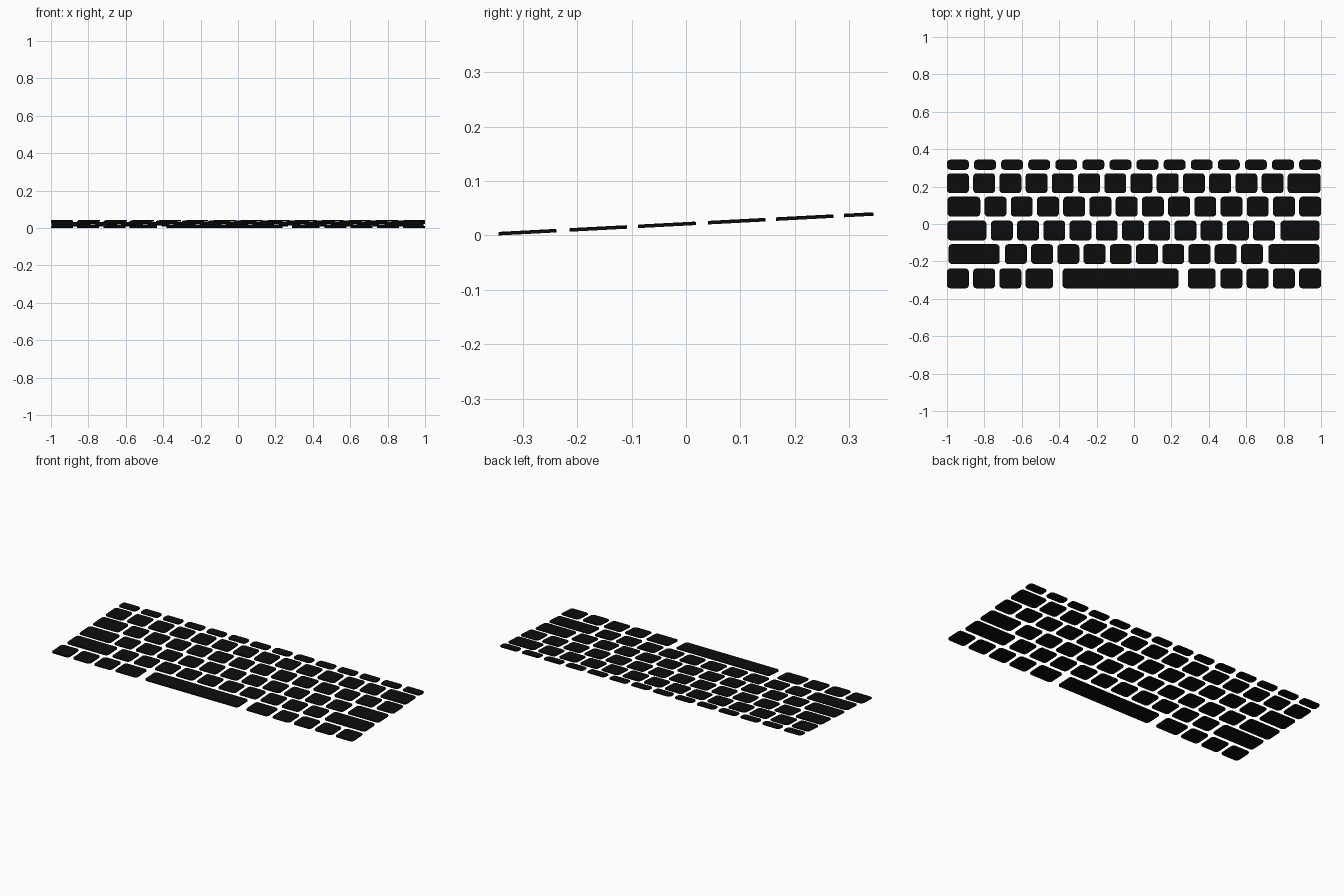
import bpy, bmesh, math

if "Cube" in bpy.data.objects:
    bpy.data.objects.remove(bpy.data.objects["Cube"])

SLOPE = 0.0525      # keys lie on a plane rising to the back
THICK = 0.0065
RADIUS = 0.018
KEY = 0.117         # standard key width
PITCH = 0.1402

black = bpy.data.materials.new("black_plastic")
black.diffuse_color = (0.004, 0.004, 0.004, 1)
black.use_nodes = True
black.node_tree.nodes["Principled BSDF"].inputs["Base Color"].default_value = black.diffuse_color


def add_key(bm, x0, x1, y0, y1):
    """Thin rounded slab with a softened top edge."""
    cx, cy, hx, hy = (x0 + x1) / 2, (y0 + y1) / 2, (x1 - x0) / 2, (y1 - y0) / 2
    rings = []
    for inset, h in ((0, 0), (0, THICK * 0.8), (0.0015, THICK)):
        ring = []
        r = RADIUS - inset
        for corner, (sx, sy) in enumerate(((1, 1), (-1, 1), (-1, -1), (1, -1))):
            for k in range(6):
                a = math.pi / 2 * (corner + k / 5)
                x = cx + sx * (hx - RADIUS) + r * math.cos(a)
                y = cy + sy * (hy - RADIUS) + r * math.sin(a)
                ring.append(bm.verts.new((x, y, (y + 0.344) * SLOPE + h)))
        rings.append(ring)
    n = len(rings[0])
    for a, b in zip(rings, rings[1:]):
        for i in range(n):
            j = (i + 1) % n
            bm.faces.new((a[i], a[j], b[j], b[i]))
    bm.faces.new(rings[-1])
    bm.faces.new(rings[0][::-1])


def key_row(name, y0, y1, spans):
    bm = bmesh.new()
    for x0, x1 in spans:
        add_key(bm, x0, x1, y0, y1)
    me = bpy.data.meshes.new(name)
    bm.to_mesh(me)
    bm.free()
    me.materials.append(black)
    ob = bpy.data.objects.new(name, me)
    bpy.context.collection.objects.link(ob)
    bpy.context.view_layer.objects.active = ob
    ob.select_set(True)
    bpy.ops.object.shade_smooth_by_angle(angle=math.radians(30))
    ob.select_set(False)


def run(start, count, pitch=PITCH):
    return [(start + i * pitch, start + i * pitch + KEY) for i in range(count)]


# Rows from back to front
key_row("function_key_row", 0.290, 0.344, run(-1.0, 14, 1.883 / 13))
key_row("number_key_row", 0.165, 0.271, run(-1.0, 13) + [(0.822, 0.997)])
key_row("upper_letter_row", 0.040, 0.146, [(-0.997, -0.822)] + run(-0.799, 13))
key_row("home_letter_row", -0.088, 0.018, [(-0.997, -0.789)] + run(-0.765, 11) + [(0.783, 0.993)])
key_row("lower_letter_row", -0.214, -0.108, [(-0.991, -0.718)] + run(-0.690, 10) + [(0.718, 0.991)])
key_row("modifier_key_row", -0.344, -0.238,
        run(-1.0, 3) + [(-0.580, -0.432), (0.288, 0.436)] + run(0.883 - 3 * PITCH, 4))
key_row("space_bar", -0.344, -0.238, [(-0.382, 0.238)])
